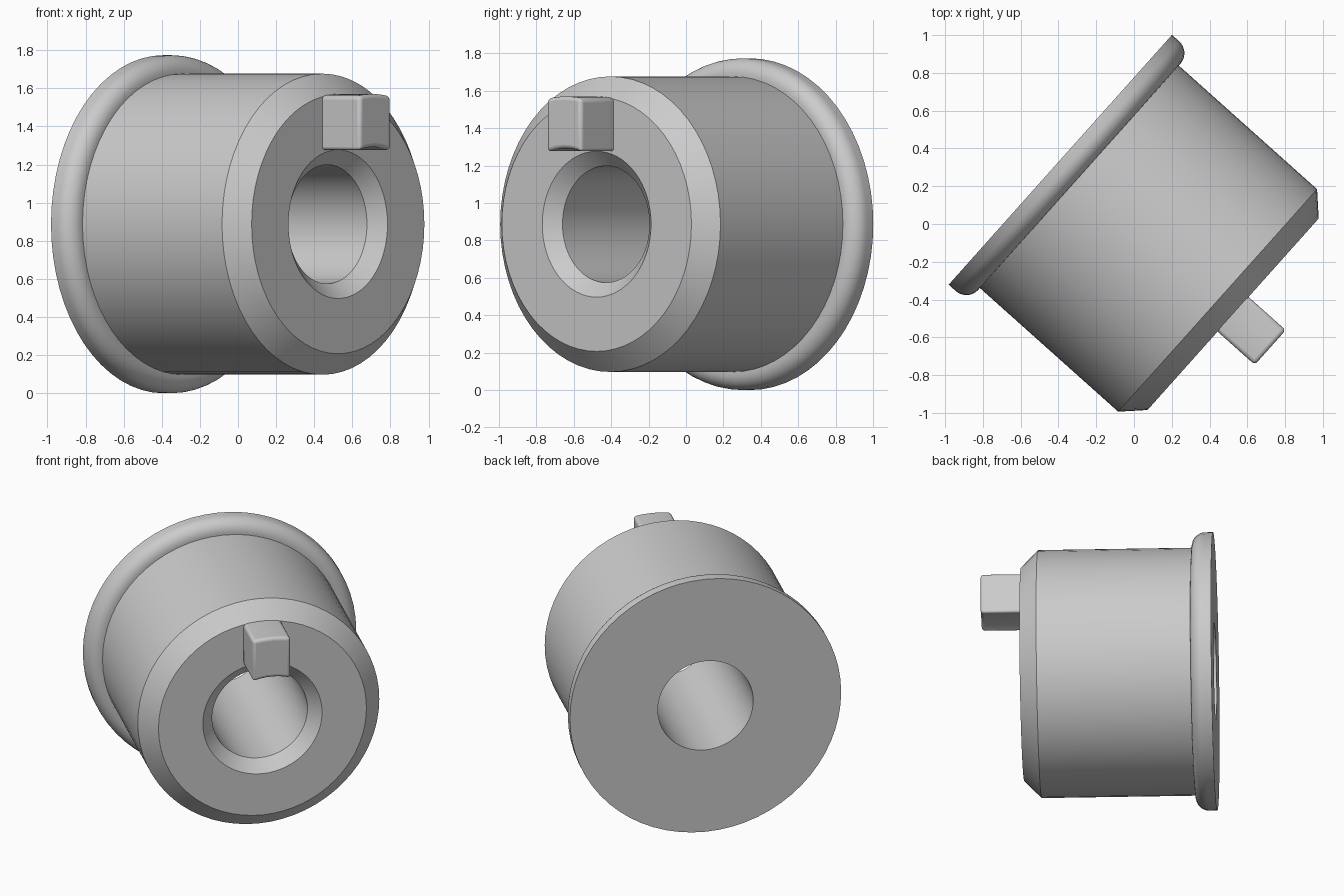
import bpy, bmesh, math
from mathutils import Matrix, Vector

if "Cube" in bpy.data.objects:
    bpy.data.objects.remove(bpy.data.objects["Cube"])

# Shared placement: local Z is the bushing axis, local Y is world up
axis = Vector((0.746, -0.667, 0)).normalized()
up = Vector((0, 0, 1))
side = up.cross(axis)
PLACE = Matrix.Translation((-0.39, 0.34, 0.887)) @ Matrix((side, up, axis)).transposed().to_4x4()
SEGMENTS = 64


def finish(bm, name):
    bmesh.ops.recalc_face_normals(bm, faces=bm.faces)
    mesh = bpy.data.meshes.new(name)
    bm.to_mesh(mesh)
    bm.free()
    obj = bpy.data.objects.new(name, mesh)
    bpy.context.collection.objects.link(obj)
    obj.matrix_world = PLACE
    return obj


def smooth(obj, angle=30):
    bpy.ops.object.select_all(action='DESELECT')
    obj.select_set(True)
    bpy.context.view_layer.objects.active = obj
    bpy.ops.object.shade_smooth_by_angle(angle=math.radians(angle))


def revolve(name, profile):
    """Spin a closed (radius, depth) profile round the local Z axis."""
    bm = bmesh.new()
    rings = []
    for i in range(SEGMENTS):
        a = 2 * math.pi * i / SEGMENTS
        rings.append([bm.verts.new((r * math.cos(a), r * math.sin(a), t)) for r, t in profile])
    n = len(profile)
    for i in range(SEGMENTS):
        p, q = rings[i], rings[(i + 1) % SEGMENTS]
        for j in range(n):
            k = (j + 1) % n
            bm.faces.new((p[j], q[j], q[k], p[k]))
    return finish(bm, name)


# Bushing: bored cylinder with rounded back flange and chamfered front
fillet = [(0.802 + 0.085 * math.cos(a), 0.05 + 0.085 * math.sin(a))
          for a in (math.radians(10 * i) for i in range(10))]
profile = ([(0.312, 0), (0.887, 0)] + fillet +
           [(0.79, 0.135), (0.79, 1.117), (0.68, 1.227), (0.39, 1.227), (0.312, 1.152)])
smooth(revolve("flanged_bushing", profile))

# Drive key: block on the front face, curved to match the bore and the rim
bm = bmesh.new()
half = 0.123
xs = [-half + 2 * half * i / 8 for i in range(9)]
outline = [(x, math.sqrt(0.405 ** 2 - x * x)) for x in xs]
outline += [(x, math.sqrt(0.683 ** 2 - x * x)) for x in reversed(xs)]
base = bm.faces.new([bm.verts.new((x, y, 1.21)) for x, y in outline])
top = bmesh.ops.extrude_face_region(bm, geom=[base])
bmesh.ops.translate(bm, vec=(0, 0, 0.281),
                    verts=[v for v in top["geom"] if isinstance(v, bmesh.types.BMVert)])
key = finish(bm, "drive_key")
bevel = key.modifiers.new("soft_edges", 'BEVEL')
bevel.width = 0.02
bevel.segments = 4
bevel.limit_method = 'ANGLE'
bevel.angle_limit = math.radians(40)
smooth(key, 40)
